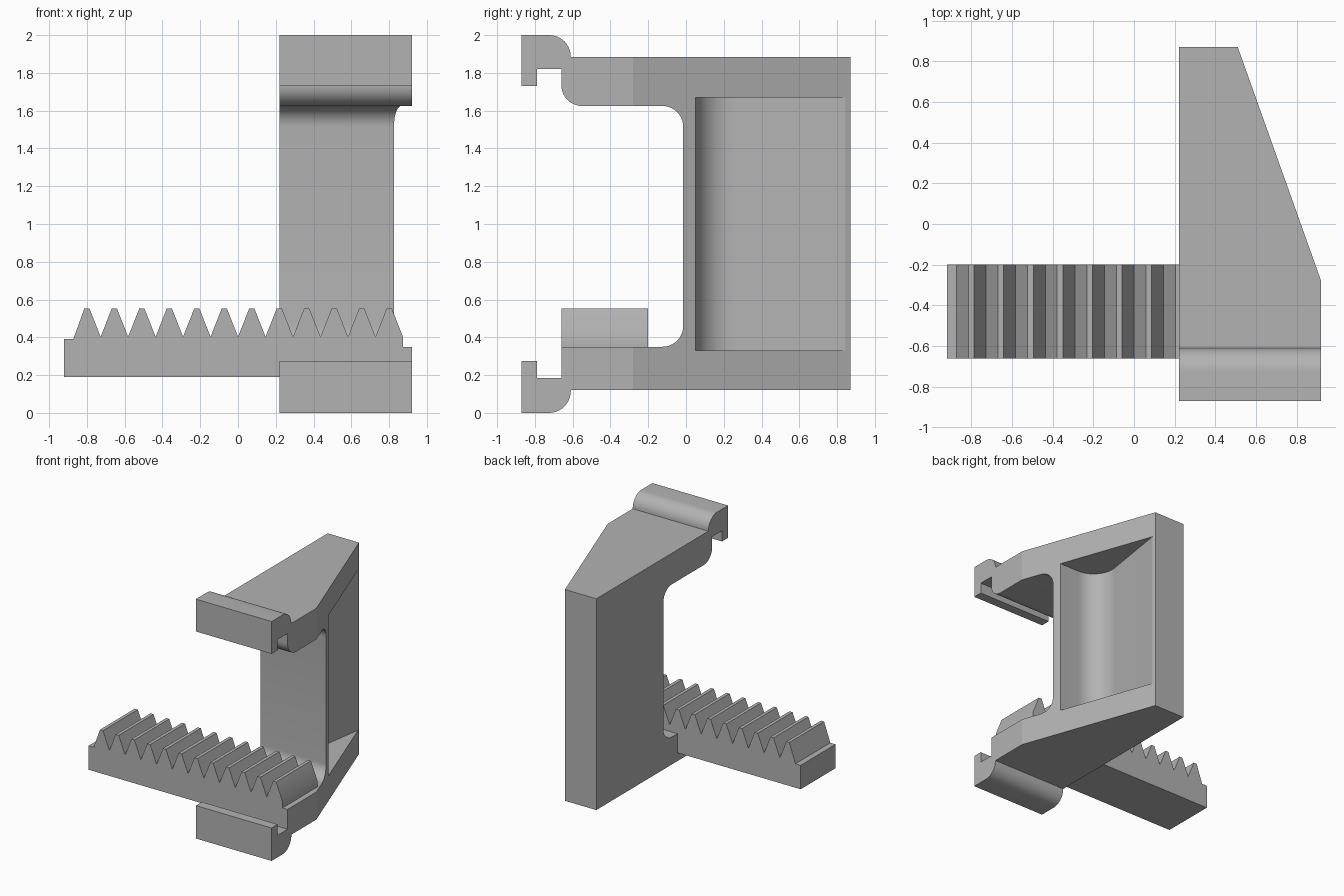
import bpy, bmesh, math
from mathutils import Vector

cube = bpy.data.objects.get("Cube")
if cube:
    bpy.data.objects.remove(cube, do_unlink=True)

grey = bpy.data.materials.new("plain grey")
grey.use_nodes = True
GREY = (0.45, 0.45, 0.45, 1)
grey.diffuse_color = GREY
grey.node_tree.nodes["Principled BSDF"].inputs["Base Color"].default_value = GREY


def rounded(points, steps=10):
    """Turn (a, b, radius) corners into a 2D outline with arcs."""
    out = []
    for i, (a, b, r) in enumerate(points):
        p = Vector((a, b))
        if not r:
            out.append(p)
            continue
        u = (Vector(points[i - 1][:2]) - p).normalized()
        v = (Vector(points[(i + 1) % len(points)][:2]) - p).normalized()
        half = u.angle(v) / 2
        centre = p + (u + v).normalized() * (r / math.sin(half))
        start = p + u * (r / math.tan(half)) - centre
        end = p + v * (r / math.tan(half)) - centre
        sweep = start.angle(end)
        for k in range(steps + 1):
            t = k / steps
            out.append(centre + (start * math.sin((1 - t) * sweep)
                                 + end * math.sin(t * sweep)) / math.sin(sweep))
    return out


def prism(name, outline, place, low, high):
    """Extrude an outline; place(a, b, depth) gives the 3D point."""
    bm = bmesh.new()
    face = bm.faces.new([bm.verts.new(place(a, b, low)) for a, b in outline])
    shift = Vector(place(0, 0, high)) - Vector(place(0, 0, low))
    new = bmesh.ops.extrude_face_region(bm, geom=[face])["geom"]
    bmesh.ops.translate(bm, vec=shift,
                        verts=[g for g in new if isinstance(g, bmesh.types.BMVert)])
    bmesh.ops.recalc_face_normals(bm, faces=bm.faces)
    mesh = bpy.data.meshes.new(name)
    bm.to_mesh(mesh)
    bm.free()
    mesh.materials.append(grey)
    obj = bpy.data.objects.new(name, mesh)
    bpy.context.collection.objects.link(obj)
    return obj


def combine(target, other, operation):
    mod = target.modifiers.new(operation.lower(), 'BOOLEAN')
    mod.operation, mod.object, mod.solver = operation, other, 'EXACT'
    bpy.context.view_layer.objects.active = target
    bpy.ops.object.modifier_apply(modifier=mod.name)
    bpy.data.objects.remove(other, do_unlink=True)


# Bracket: side profile with two hooked arms
side = rounded([
    (-.87, 0, 0), (-.61, 0, .115), (-.61, .12, 0), (.87, .12, 0),
    (.87, 1.885, 0), (-.61, 1.885, 0), (-.61, 2, .114), (-.87, 2, 0),
    (-.87, 1.73, 0), (-.79, 1.73, 0), (-.79, 1.82, 0), (-.66, 1.82, 0),
    (-.66, 1.625, .11), (-.015, 1.625, .11), (-.015, .35, .11),
    (-.66, .35, 0), (-.66, .185, 0), (-.79, .185, 0),
    (-.79, .275, 0), (-.87, .275, 0)])
bracket = prism("clamp_bracket", side, lambda a, b, d: (d, a, b), .22, .92)

# Slanted outer side
slant = [(.92, -.28), (.51, .87), (.51, 1.2), (1.2, 1.2), (1.2, -.28)]
wedge = prism("slant_cutter", slant, lambda a, b, d: (a, b, d), -.2, 2.2)
wedge.hide_render = True
combine(bracket, wedge, 'DIFFERENCE')

# Rounded pocket in the slanted side
pocket = rounded([(1.1, .05, 0), (.395, .05, .19), (.519, .845, 0), (1.1, .845, 0)], 14)
pocket_cutter = prism("pocket_cutter", pocket, lambda a, b, d: (a, b, d), .33, 1.67)
pocket_cutter.hide_render = True
combine(bracket, pocket_cutter, 'DIFFERENCE')

# Toothed rack
TEETH, PITCH = 12, .1455
rack = [(.875, .19), (-.92, .19), (-.92, .39), (-.872, .39)]
for i in range(TEETH):
    x = -.8 + i * PITCH
    rack += [(x - .014, .552), (x + .014, .552)]
    rack.append((x + PITCH / 2, .403))
rack_bar = prism("toothed_rack", rack, lambda a, b, d: (a, d, b), -.66, -.2)
combine(bracket, rack_bar, 'UNION')

# Smooth the rounded corners only
bpy.ops.object.select_all(action='DESELECT')
bracket.select_set(True)
bpy.context.view_layer.objects.active = bracket
bpy.ops.object.shade_smooth_by_angle(angle=math.radians(25))
